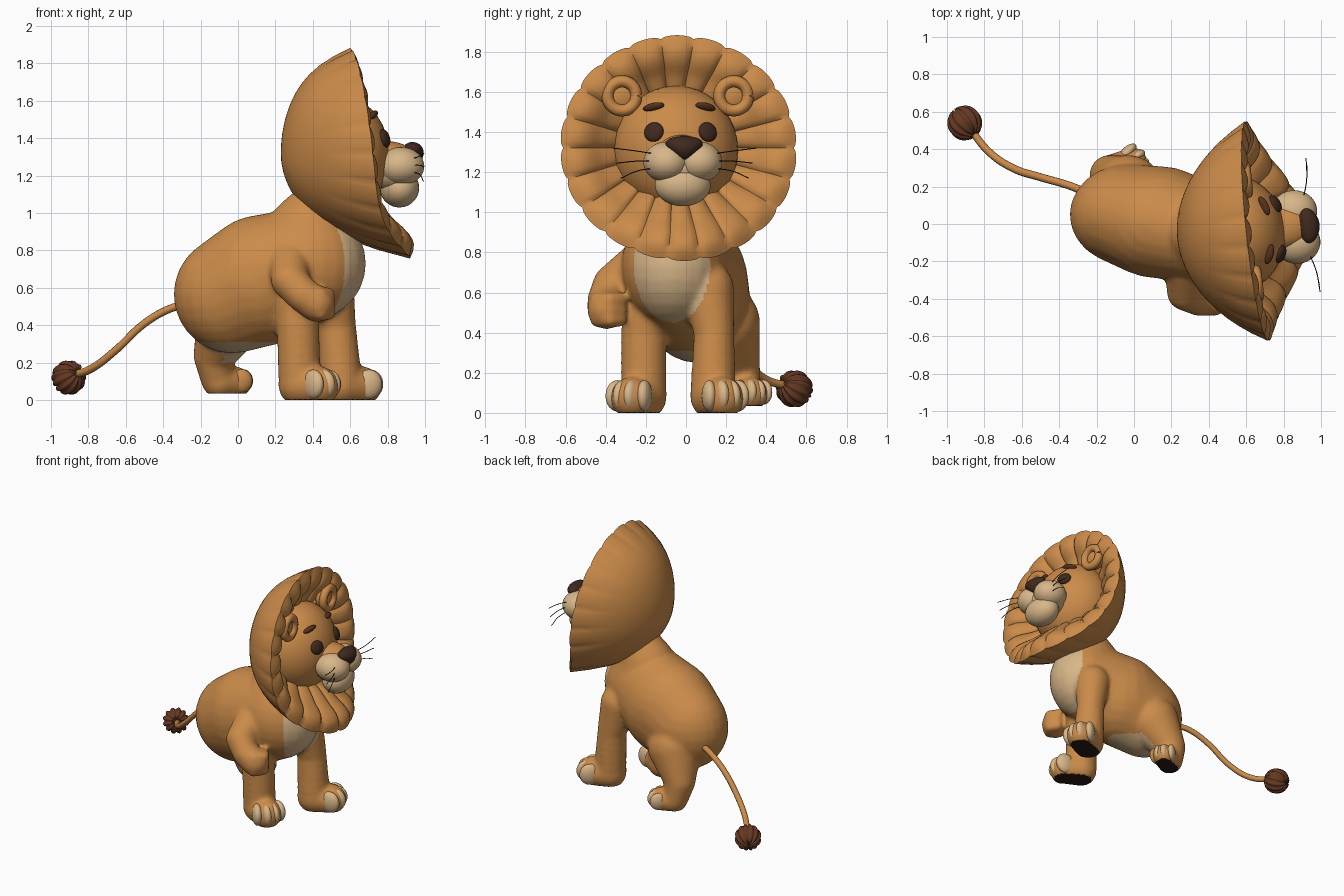
import bpy, bmesh
from math import sin, cos, pi, radians, sqrt, atan2
from mathutils import Matrix, Vector, Euler

cube = bpy.data.objects.get("Cube")
if cube:
    bpy.data.objects.remove(cube, do_unlink=True)


def material(name, rgb):
    m = bpy.data.materials.new(name)
    m.use_nodes = True
    m.diffuse_color = (*rgb, 1)
    bsdf = next(n for n in m.node_tree.nodes if n.type == 'BSDF_PRINCIPLED')
    bsdf.inputs["Base Color"].default_value = (*rgb, 1)
    return m


FUR = material("golden_fur", (0.60, 0.26, 0.068))
CREAM = material("cream", (0.69, 0.47, 0.25))
DARK = material("dark_brown", (0.05, 0.022, 0.013))
BROW = material("brow_brown", (0.09, 0.03, 0.012))
TUFT = material("tuft_brown", (0.13, 0.04, 0.016))
BLACK = material("sole_black", (0.02, 0.011, 0.008))

# Head frame: turned slightly to one side
HEAD = Matrix.Translation((0.54, -0.05, 1.31)) @ Matrix.Rotation(radians(6), 4, 'Z')
HEAD_R = Vector((0.27, 0.31, 0.32))
WORLD = Matrix.Identity(4)


def add_object(name, mesh, *mats):
    mesh.materials.clear()
    for m in mats:
        mesh.materials.append(m)
    for p in mesh.polygons:
        p.use_smooth = True
    ob = bpy.data.objects.new(name, mesh)
    bpy.context.collection.objects.link(ob)
    return ob


def finish(name, bm, mat):
    mesh = bpy.data.meshes.new(name)
    bmesh.ops.recalc_face_normals(bm, faces=bm.faces)
    bm.to_mesh(mesh)
    bm.free()
    return add_object(name, mesh, mat)


def ellipsoid(name, loc, rad, mat, rot=(0, 0, 0), frame=WORLD, shape=None, segs=32):
    bm = bmesh.new()
    bmesh.ops.create_uvsphere(bm, u_segments=segs, v_segments=18, radius=1)
    if shape:
        for v in bm.verts:
            v.co = shape(v.co)
    turn = Euler([radians(a) for a in rot]).to_matrix().to_4x4()
    bm.transform(frame @ Matrix.Translation(loc) @ turn @ Matrix.Diagonal((*rad, 1)))
    return finish(name, bm, mat)


def tube(name, points, radius, mat, frame=WORLD):
    curve = bpy.data.curves.new(name, 'CURVE')
    curve.dimensions = '3D'
    curve.bevel_depth = radius
    curve.bevel_resolution = 2
    curve.resolution_u = 6
    curve.use_fill_caps = True
    sp = curve.splines.new('BEZIER')
    sp.bezier_points.add(len(points) - 1)
    for bp, co in zip(sp.bezier_points, points):
        bp.co = frame @ Vector(co)
        bp.handle_left_type = bp.handle_right_type = 'AUTO'
    curve.materials.append(mat)
    ob = bpy.data.objects.new(name, curve)
    bpy.context.collection.objects.link(ob)


# Unit ball copied along the limbs
bm = bmesh.new()
bmesh.ops.create_uvsphere(bm, u_segments=24, v_segments=14, radius=1)
ball_verts = [v.co.copy() for v in bm.verts]
ball_faces = [[v.index for v in f.verts] for f in bm.faces]
bm.free()
verts, faces = [], []


def chain(balls, squash=1.0, steps=6):
    """Overlapping balls swept along a path of (x, y, z, radius)."""
    for a, b in zip(balls, balls[1:]):
        for i in range(steps + 1):
            x, y, z, r = Vector(a).lerp(Vector(b), i / steps)
            start = len(verts)
            verts.extend((x + r * c.x, y + r * squash * c.y, z + r * c.z) for c in ball_verts)
            faces.extend([start + n for n in f] for f in ball_faces)


# Feet: ankle position, heading in degrees, size, floor height
FEET = {
    "front_right": (0.33, -0.21, -30, 1.0, 0.0),
    "front_left": (0.55, 0.135, 24, 1.0, 0.0),
    "hind_left": (-0.10, 0.285, 25, 0.8, 0.035),
}

# Torso, legs and raised arm fused into one skin
chain([(-0.03, 0.05, 0.565, 0.315), (0.13, 0.01, 0.64, 0.35),
       (0.38, -0.06, 0.73, 0.305), (0.38, -0.04, 0.88, 0.23), (0.46, -0.04, 1.0, 0.19)], 0.86)
chain([(0.33, -0.18, 0.66, 0.13), (0.32, -0.21, 0.4, 0.115), (0.33, -0.21, 0.1, 0.115)])
chain([(0.49, 0.11, 0.62, 0.13), (0.53, 0.14, 0.4, 0.102), (0.55, 0.135, 0.1, 0.115)])
chain([(-0.03, 0.18, 0.45, 0.19), (-0.13, 0.26, 0.24, 0.11), (-0.11, 0.285, 0.11, 0.09)])
chain([(0.28, -0.24, 0.73, 0.115), (0.275, -0.365, 0.64, 0.10),
       (0.35, -0.40, 0.56, 0.093), (0.42, -0.395, 0.515, 0.098)])
for i in range(3):  # curled fingers
    z = 0.465 + i * 0.05
    chain([(0.44, -0.44, z, 0.04), (0.485, -0.38, z, 0.038), (0.45, -0.33, z, 0.038)], steps=3)
for x, y, ang, s, floor in FEET.values():
    d = Vector((cos(radians(ang)), sin(radians(ang)))) * 0.125 * s
    chain([(x, y, floor + 0.08 * s, 0.115 * s),
           (x + d.x, y + d.y, floor + 0.075 * s, 0.105 * s)], steps=4)
balls = bpy.data.meshes.new("body_balls")
balls.from_pydata(verts, [], faces)
draft = add_object("body_draft", balls, FUR)
remesh = draft.modifiers.new("fuse", 'REMESH')
remesh.mode = 'VOXEL'
remesh.voxel_size = 0.0135
smooth = draft.modifiers.new("soften", 'SMOOTH')
smooth.factor = 0.5
smooth.iterations = 12
deps = bpy.context.evaluated_depsgraph_get()
skin = bpy.data.meshes.new_from_object(draft.evaluated_get(deps))
bpy.data.objects.remove(draft)
for v in skin.vertices:  # flat soles
    v.co.z = max(v.co.z, 0.035 if v.co.x < 0.15 else 0.0)
add_object("body", skin, FUR, CREAM, BLACK)
for p in skin.polygons:
    c, n = p.center, p.normal
    chest = c.x > 0.5 and n.x > 0.1 and ((c.y + 0.07) / 0.19) ** 2 + ((c.z - 0.74) / 0.29) ** 2 < 1
    belly = n.z < -0.7 and 0.2 < c.z < 0.31 and ((c.x - 0.02) / 0.24) ** 2 + ((c.y - 0.03) / 0.2) ** 2 < 1
    sole = n.z < -0.8 and c.z < 0.05
    p.material_index = 2 if sole else int(chest or belly)

# Toes; the innermost hind toe keeps the fur colour
for name, (x, y, ang, s, floor) in FEET.items():
    frame = Matrix.Translation((x, y, floor)) @ Matrix.Rotation(radians(ang), 4, 'Z') @ Matrix.Scale(s, 4)
    for i in range(4):
        off = i - 1.5
        mat = FUR if name == "hind_left" and i == 0 else CREAM
        ellipsoid(f"{name}_toe_{i + 1}", (0.165 - 0.016 * off * off, off * 0.052, 0.085),
                  (0.072, 0.038, 0.078), mat, (0, 0, off * 12), frame, segs=20)

# Tail and tuft
tube("tail", [(-0.28, 0.18, 0.51), (-0.36, 0.21, 0.49), (-0.5, 0.25, 0.41),
              (-0.65, 0.30, 0.27), (-0.78, 0.39, 0.17), (-0.89, 0.53, 0.13)], 0.021, FUR)
ellipsoid("tail_tuft", (-0.905, 0.54, 0.12), (0.09, 0.09, 0.09), TUFT, (70, 0, 40), segs=48,
          shape=lambda co: co * (0.86 + 0.18 * abs(sin(6 * atan2(co.y, co.x)))))

# Mane: smooth dish behind, soft fluted locks in front around a deep face opening
LOBES, PER = 22, 8
BACK, FRONT = 12, 12
count = LOBES * PER
bm = bmesh.new()
rings = []
for k in range(BACK + FRONT + 1):
    ring = []
    for j in range(count):
        a = 2 * pi * j / count
        s, d = sin(a), sqrt(abs(sin(LOBES / 2 * a)))
        rim = 0.60 + 0.06 * (1 - s) + 0.20 * max(0, -s) ** 4
        if k <= BACK:
            r = 0.04 + 0.96 * k / BACK
            w = 0.6 + 0.25 * cos(a) ** 2
            x = 0.23 + (rim - 0.23) * (w * r ** 2 + (1 - w) * r ** 6)
            r *= 1 + 0.025 * (d - 0.8) * r ** 8
        else:
            t = (k - BACK) / FRONT
            r = (1 - 0.55 * t) * (1 + 0.025 * (d - 0.8) * (1 - t))
            inner = 0.52 + 0.2 * max(0, -s) ** 2
            x = rim + (inner - rim) * t ** 2 + 0.03 * sin(pi * min(1, 1.6 * t))
            x += 0.03 * (d - 0.8) * min(1, t * 4)
        ring.append(bm.verts.new(HEAD @ Vector((x - 0.54, 0.59 * r * cos(a), 0.01 + 0.56 * r * s))))
    rings.append(ring)
for low, high in zip(rings, rings[1:]):
    for j in range(count):
        n = (j + 1) % count
        bm.faces.new((low[j], low[n], high[n], high[j]))
bm.faces.new(rings[0])
bm.faces.new(rings[-1])
mane = finish("mane", bm, FUR)
mane.data.set_sharp_from_angle(angle=radians(55))

# Head and muzzle
ellipsoid("head", (0, 0, 0), HEAD_R, FUR, frame=HEAD, segs=48)
ellipsoid("nose_bridge", (0.26, 0, 0.0), (0.15, 0.11, 0.075), FUR, (0, 4, 0), HEAD)
ellipsoid("muzzle_base", (0.29, 0, -0.085), (0.125, 0.155, 0.115), CREAM, frame=HEAD)
ellipsoid("chin", (0.325, 0, -0.175), (0.105, 0.14, 0.105), CREAM, frame=HEAD)
ellipsoid("nose", (0.395, 0, 0.01), (0.06, 0.118, 0.06), DARK, (0, -12, 0), HEAD,
          lambda co: Vector((co.x, co.y * (0.72 + 0.35 * co.z), co.z)))


def on_head(y, z):
    return HEAD_R.x * sqrt(1 - (y / HEAD_R.y) ** 2 - (z / HEAD_R.z) ** 2)


# Paired face parts
for side, word in ((1, "left"), (-1, "right")):
    ellipsoid(word + "_muzzle_puff", (0.325, side * 0.082, -0.06), (0.125, 0.115, 0.102), CREAM, frame=HEAD)
    ellipsoid(word + "_eye", (on_head(0.135, 0.09), side * 0.135, 0.09), (0.025, 0.05, 0.05), DARK,
              (0, -17, side * 25), HEAD)
    ellipsoid(word + "_brow", (on_head(0.13, 0.215) + 0.005, side * 0.13, 0.215), (0.025, 0.055, 0.019), BROW,
              (-14 * side, -30, side * 28), HEAD)
    ear = [(0.09, side * 0.28 + 0.072 * cos(pi * i / 6), 0.27 + 0.072 * sin(pi * i / 6)) for i in range(13)]
    tube(word + "_ear_rim", ear, 0.03, FUR, HEAD)
    ellipsoid(word + "_ear_inner", (0.055, side * 0.28, 0.27), (0.045, 0.085, 0.085), FUR, frame=HEAD)
    for i in range(3):
        z = -0.02 - 0.035 * i
        tube(f"{word}_whisker_{i + 1}", [(0.38, side * 0.14, z), (0.41, side * 0.24, z + 0.015 - 0.015 * i),
             (0.42, side * (0.36 - 0.02 * i), z + 0.03 - 0.04 * i)], 0.0025, BLACK, HEAD)
